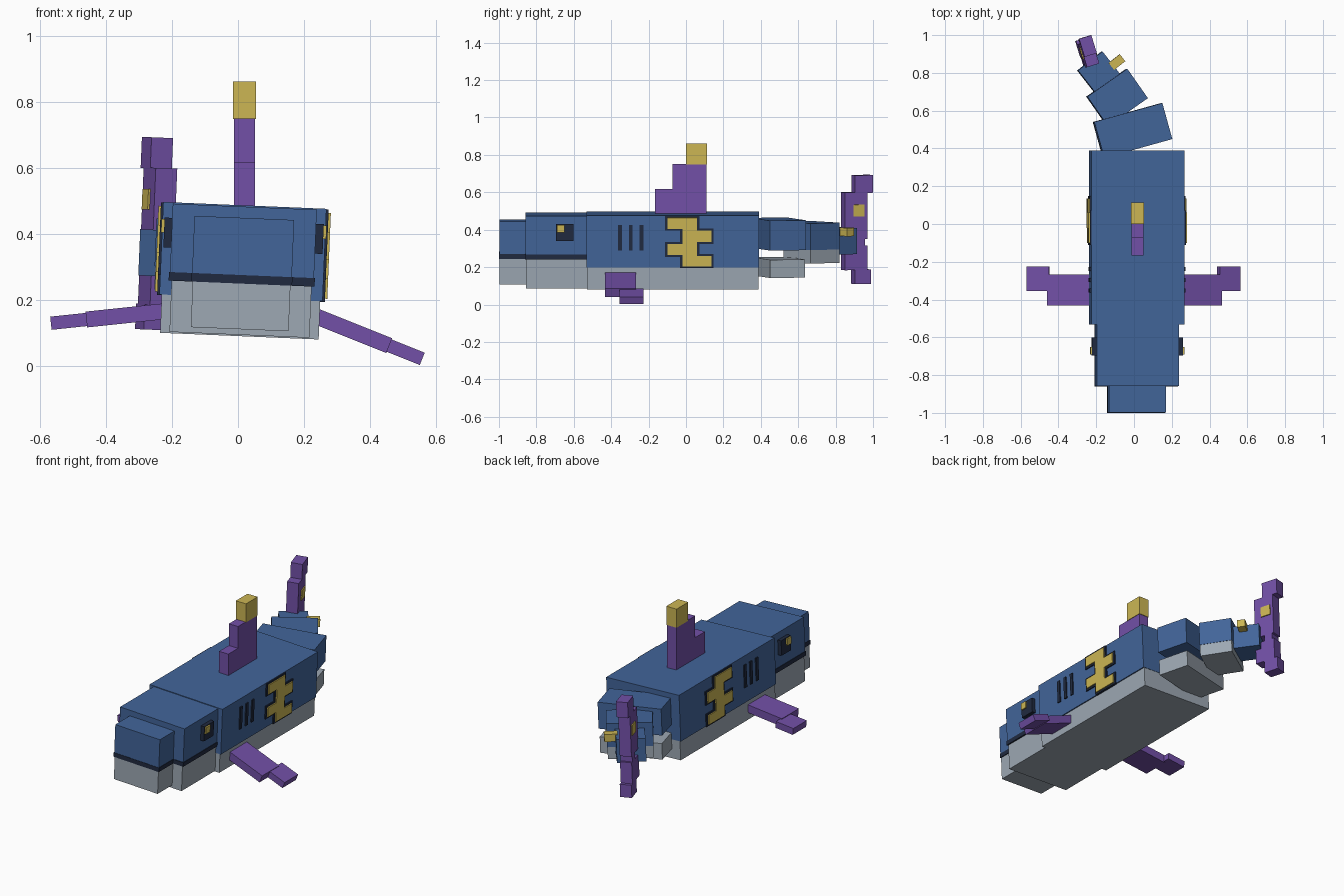
import bpy, bmesh
from math import radians
from mathutils import Matrix, Vector

cube = bpy.data.objects.get("Cube")
if cube:
    bpy.data.objects.remove(cube)


def material(name, rgb):
    lin = [((c / 255 + 0.055) / 1.055) ** 2.4 for c in rgb]
    m = bpy.data.materials.new(name)
    m.use_nodes = True
    m.diffuse_color = (*lin, 1)
    m.node_tree.nodes["Principled BSDF"].inputs["Base Color"].default_value = (*lin, 1)
    return m


BLUE = material("blue", (66, 101, 154))
GRAY = material("belly gray", (157, 168, 179))
DARK = material("dark navy", (32, 42, 64))
PURPLE = material("purple", (114, 80, 167))
GOLD = material("gold", (204, 182, 84))

ROLL = Matrix.Rotation(radians(2.4), 4, 'Y')


def frame(x, y, z, yaw=0):
    return Matrix.Translation((x, y, z)) @ ROLL @ Matrix.Rotation(radians(yaw), 4, 'Z')


def part(name, mat, place, *boxes):
    """One object made of boxes, each given as x, y and z ranges."""
    bm = bmesh.new()
    for ranges in boxes:
        lo = Vector([min(r) for r in ranges])
        hi = Vector([max(r) for r in ranges])
        fit = Matrix.Translation((lo + hi) / 2) @ Matrix.Diagonal((*(hi - lo), 1))
        bmesh.ops.create_cube(bm, size=1, matrix=fit)
    mesh = bpy.data.meshes.new(name)
    bm.to_mesh(mesh)
    bm.free()
    mesh.materials.append(mat)
    ob = bpy.data.objects.new(name, mesh)
    ob.matrix_world = place
    bpy.context.collection.objects.link(ob)


def wide(half, y, z):
    return ((-half, half), y, z)


# Body, head and snout share one slightly rolled frame
BODY = frame(0.0125, 0, 0.289)
part("body_upper", BLUE, BODY, wide(0.247, (-0.532, 0.39), (-0.082, 0.198)))
part("body_belly", GRAY, BODY, wide(0.24, (-0.53, 0.388), (-0.198, -0.082)))
part("head_upper", BLUE, BODY, wide(0.218, (-0.858, -0.53), (-0.013, 0.194)))
part("head_jaw", GRAY, BODY, wide(0.212, (-0.855, -0.53), (-0.194, -0.039)))
part("snout_upper", BLUE, BODY, wide(0.151, (-0.998, -0.855), (-0.013, 0.16)))
part("snout_jaw", GRAY, BODY, wide(0.148, (-0.996, -0.855), (-0.177, -0.039)))
part("mouth_band", DARK, BODY,
     wide(0.221, (-0.861, -0.53), (-0.039, -0.013)),
     wide(0.153, (-1.0, -0.855), (-0.039, -0.013)))

# Side markings: a stem with four staggered arms, gill slits and eyes
EMBLEM = [((-0.02, 0.06), (-0.074, 0.186)), ((-0.1, 0.0), (0.127, 0.186)),
          ((0.04, 0.135), (0.055, 0.118)), ((-0.1, 0.0), (-0.014, 0.046)),
          ((0.04, 0.135), (-0.074, -0.018))]


def grow(r, d):
    return (r[0] - d, r[1] + d)


for side, s in (("left", 1), ("right", -1)):
    part(side + "_emblem_backing", DARK, BODY,
         *[((s * 0.24, s * 0.254), grow(y, 0.012), grow(z, 0.01)) for y, z in EMBLEM])
    part(side + "_emblem", GOLD, BODY,
         *[((s * 0.24, s * 0.261), y, z) for y, z in EMBLEM])
    part(side + "_gills", DARK, BODY,
         *[((s * 0.24, s * 0.254), (y, y + 0.021), (0.01, 0.147))
           for y in (-0.363, -0.306, -0.249)])
    part(side + "_eye", DARK, BODY, ((s * 0.2, s * 0.241), (-0.695, -0.602), (0.061, 0.151)))
    part(side + "_pupil", GOLD, BODY, ((s * 0.2, s * 0.25), (-0.69, -0.65), (0.106, 0.147)))

# Pectoral fins, each drooping at its own angle
for side, s, x, z, droop in (("left", 1, 0.2485, 0.146, 21.8), ("right", -1, -0.235, 0.165, 6)):
    hinge = Matrix.Translation((x, 0, z)) @ Matrix.Rotation(radians(s * droop), 4, 'Y')
    part(side + "_fin_inner", PURPLE, hinge, ((-s * 0.01, s * 0.225), (-0.432, -0.268), (-0.024, 0.024)))
    part(side + "_fin_outer", PURPLE, hinge, ((s * 0.215, s * 0.333), (-0.356, -0.226), (-0.02, 0.02)))

# Dorsal fin stands upright
UP = Matrix.Identity(4)
part("dorsal_fin", PURPLE, UP,
     ((-0.012, 0.051), (-0.166, -0.07), (0.47, 0.617)),
     ((-0.012, 0.051), (-0.072, 0.11), (0.47, 0.75)))
part("dorsal_tip", GOLD, UP, ((-0.015, 0.054), (0.0, 0.113), (0.748, 0.862)))

# Tail segments curl round to one side
TAIL_1 = frame(-0.01, 0.495, 0.3, 15.5)
part("tail_base", BLUE, TAIL_1, wide(0.187, (-0.099, 0.099), (-0.003, 0.157)))
part("tail_base_belly", GRAY, TAIL_1, wide(0.183, (-0.097, 0.097), (-0.15, -0.053)))
TAIL_2 = frame(-0.0925, 0.67, 0.295, 35)
part("tail_middle", BLUE, TAIL_2, wide(0.129, (-0.095, 0.095), (0.002, 0.145)))
part("tail_middle_belly", GRAY, TAIL_2, wide(0.127, (-0.094, 0.094), (-0.07, 0.002)))
TAIL_3 = frame(-0.185, 0.8, 0.34, 38)
part("tail_end", BLUE, TAIL_3, wide(0.082, (-0.08, 0.08), (-0.07, 0.07)))
part("tail_stud", GOLD, TAIL_3, ((0.07, 0.145), (-0.035, 0.012), (0.03, 0.075)))

# Tail fin
FLUKE = frame(-0.243, 0.9, 0.4, 17)
FLUKE_X = (-0.034, 0.034)
part("tail_fin", PURPLE, FLUKE,
     (FLUKE_X, (-0.063, 0.063), (-0.05, 0.2)),
     (FLUKE_X, (-0.006, 0.094), (0.198, 0.292)),
     (FLUKE_X, (0.0, 0.05), (-0.09, -0.045)),
     (FLUKE_X, (-0.063, 0.063), (-0.215, -0.085)),
     (FLUKE_X, (-0.008, 0.082), (-0.29, -0.213)))
part("tail_fin_stud", GOLD, FLUKE, ((-0.04, 0.04), (-0.016, 0.046), (0.073, 0.135)))
